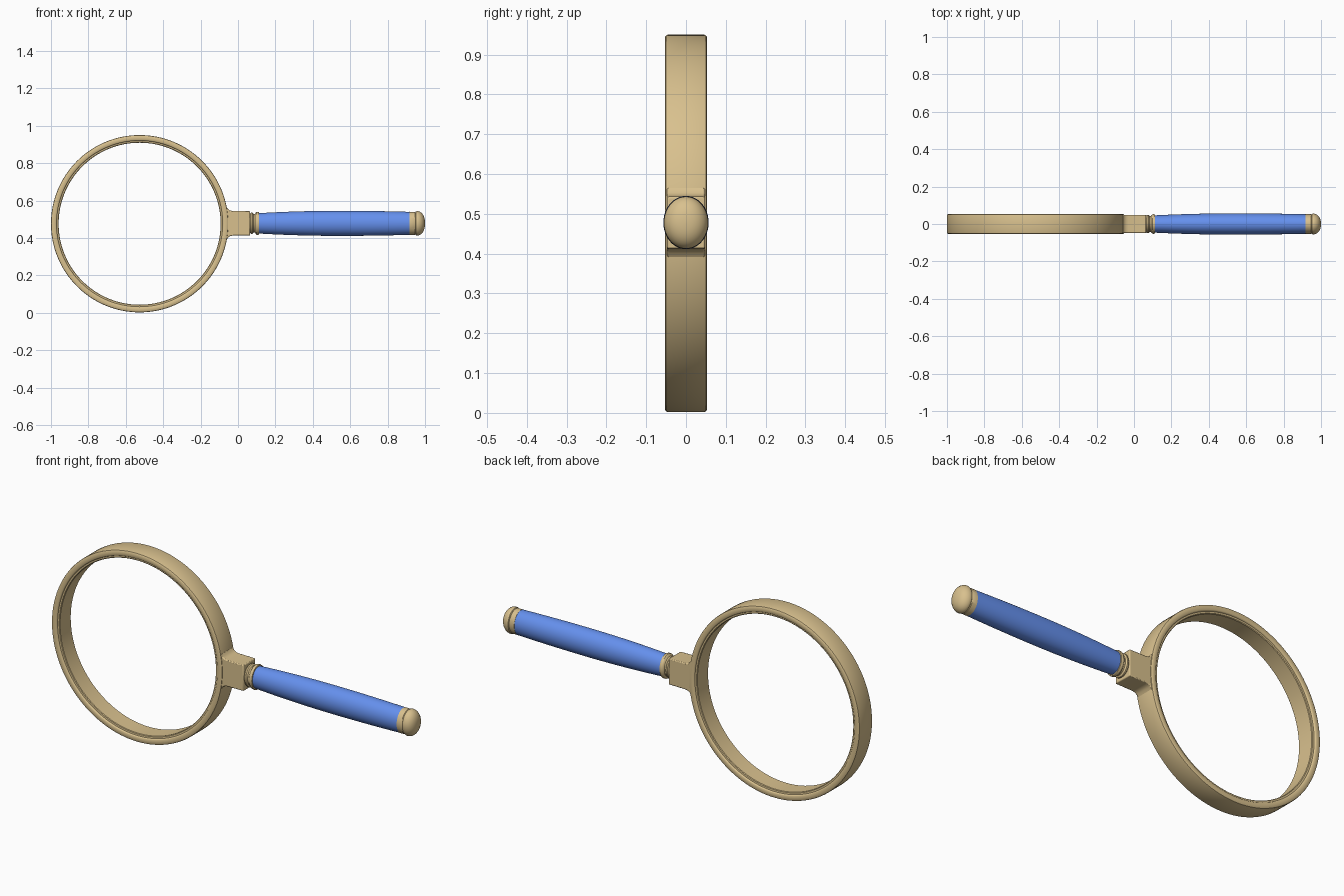
import bpy, bmesh, math
from mathutils import Vector

if "Cube" in bpy.data.objects:
    bpy.data.objects.remove(bpy.data.objects["Cube"])

CZ = 0.476          # height of the handle axis
RING_X = -0.526     # ring centre


def material(name, rgb):
    m = bpy.data.materials.new(name)
    m.diffuse_color = (*rgb, 1)
    m.use_nodes = True
    m.node_tree.nodes["Principled BSDF"].inputs["Base Color"].default_value = m.diffuse_color
    return m


brass = material("brass", (0.69, 0.53, 0.27))
blue = material("blue", (0.13, 0.28, 0.85))


def finish(name, bm, mat, angle=35):
    bmesh.ops.recalc_face_normals(bm, faces=bm.faces)
    me = bpy.data.meshes.new(name)
    bm.to_mesh(me)
    bm.free()
    ob = bpy.data.objects.new(name, me)
    bpy.context.collection.objects.link(ob)
    me.materials.append(mat)
    bpy.ops.object.select_all(action='DESELECT')
    ob.select_set(True)
    bpy.context.view_layer.objects.active = ob
    bpy.ops.object.shade_smooth_by_angle(angle=math.radians(angle))
    return ob


def lathe(name, profile, place, mat, steps, closed=False, angle=35):
    """Sweep (along, radius) points; place(along, radius, angle) gives the position."""
    bm = bmesh.new()
    rings = [[bm.verts.new(place(a, r, math.tau * i / steps)) for i in range(steps)]
             for a, r in profile]
    n = len(rings)
    for k in range(n if closed else n - 1):
        p, q = rings[k], rings[(k + 1) % n]
        for i in range(steps):
            j = (i + 1) % steps
            bm.faces.new((p[i], p[j], q[j], q[i]))
    if not closed:
        bm.faces.new(rings[0])
        bm.faces.new(rings[-1])
    return finish(name, bm, mat, angle)


def around_y(a, r, t):
    return Vector((RING_X + r * math.cos(t), a, CZ + r * math.sin(t)))


def around_x(a, r, t):
    # handle parts are oval: narrower in depth than in height
    return Vector((a, 0.85 * r * math.cos(t), CZ + 0.002 + r * math.sin(t)))


# Lens ring: band with rounded rims and a small inner lip, mirrored front to back
half = [(-0.046, 0.474), (-0.050, 0.4725), (-0.053, 0.468), (-0.053, 0.449),
        (-0.051, 0.446), (-0.046, 0.444), (-0.045, 0.436), (-0.042, 0.433)]
lathe("lens_ring", half + [(-a, r) for a, r in reversed(half)], around_y, brass, 128, closed=True)

# Neck block flaring into the ring
upper = [(-0.078, 0.090), (-0.060, 0.087), (-0.053, 0.076), (-0.043, 0.069),
         (-0.030, 0.066), (0.064, 0.065)]
outline = upper + [(x, -z) for x, z in reversed(upper)]
bm = bmesh.new()
face = bm.faces.new([bm.verts.new((x, -0.048, CZ + 0.002 + z)) for x, z in outline])
ext = bmesh.ops.extrude_face_region(bm, geom=[face])
bmesh.ops.translate(bm, vec=(0, 0.096, 0),
                    verts=[v for v in ext["geom"] if isinstance(v, bmesh.types.BMVert)])
neck = finish("neck_block", bm, brass)
bev = neck.modifiers.new("bevel", 'BEVEL')
bev.width, bev.segments, bev.limit_method = 0.004, 2, 'ANGLE'
bev.angle_limit = math.radians(50)

# Turned collar between neck and grip
lathe("collar", [(0.060, 0.046), (0.066, 0.053), (0.070, 0.057), (0.077, 0.057),
                 (0.081, 0.053), (0.083, 0.050), (0.091, 0.050), (0.094, 0.056),
                 (0.099, 0.061), (0.106, 0.062), (0.112, 0.060), (0.114, 0.050)],
      around_x, brass, 48)

# Swelling grip
grip = []
for i in range(17):
    u = i / 16
    x = 0.110 + 0.812 * u
    d = (u - 0.53)
    grip.append((x, 0.067 - (0.045 if d < 0 else 0.026) * d * d))
lathe("grip", grip, around_x, blue, 48)

# End cap: short band with a groove, then a dome
cap = [(0.916, 0.058), (0.918, 0.062), (0.945, 0.0615), (0.948, 0.059),
       (0.951, 0.0635), (0.957, 0.0655)]
for i in range(1, 10):
    t = math.radians(i * 9.8)
    cap.append((0.957 + 0.043 * math.sin(t), 0.0655 * math.cos(t) ** 0.85))
lathe("end_cap", cap, around_x, brass, 48)
